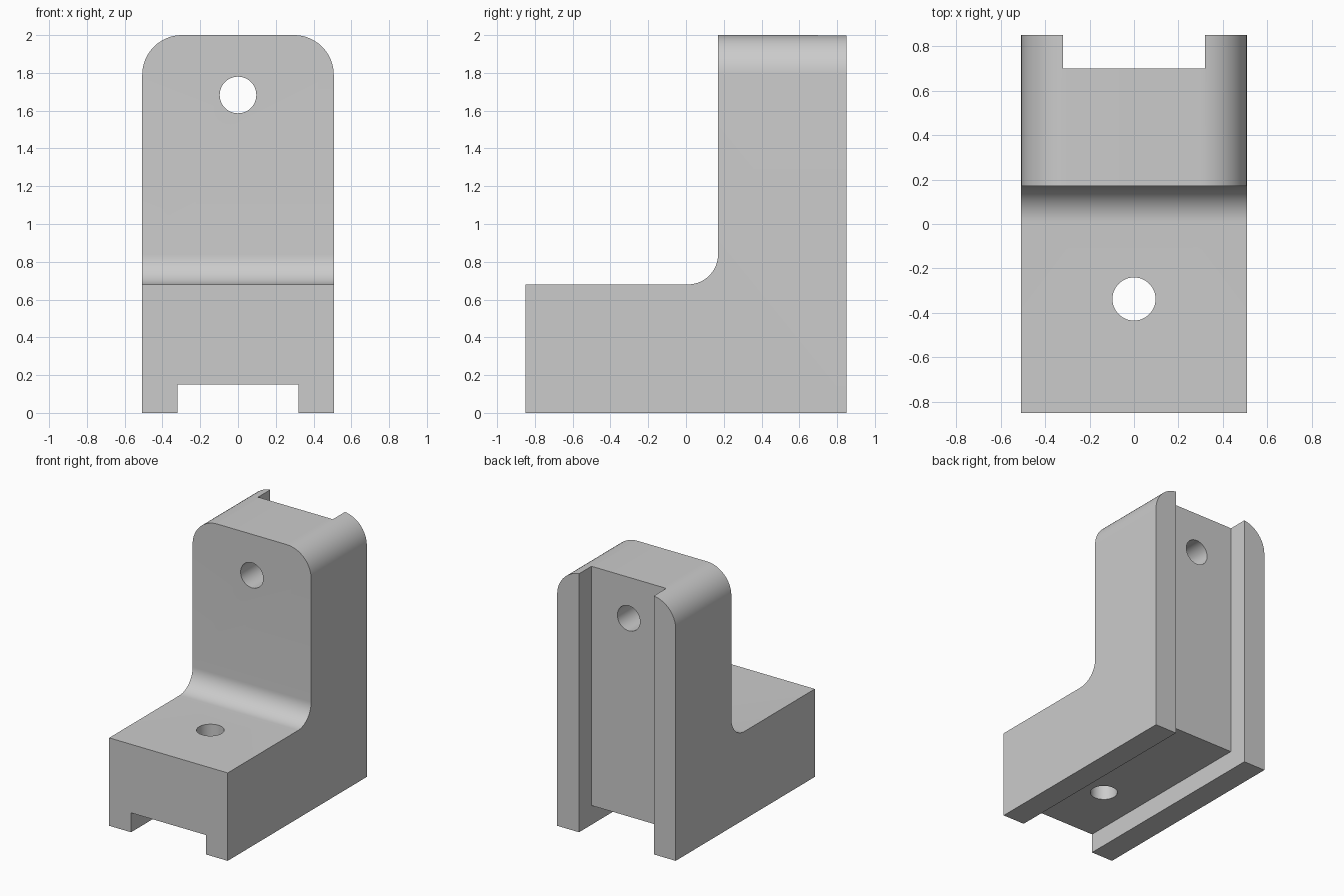
import bpy
import bmesh
import math
from mathutils import Matrix, Vector

cube = bpy.data.objects.get("Cube")
if cube:
    bpy.data.objects.remove(cube, do_unlink=True)

HALF_W, HALF_D, HEIGHT = 0.507, 0.85, 2.0
BASE_TOP, WALL_FRONT = 0.68, 0.17
FILLET, CORNER = 0.16, 0.21
SLOT_HALF, SLOT_DEPTH = 0.32, 0.15
HOLE_R = 0.097

grey = bpy.data.materials.new("plain grey")
grey.use_nodes = True
colour = (0.6, 0.6, 0.6, 1)
grey.diffuse_color = colour
grey.node_tree.nodes["Principled BSDF"].inputs["Base Color"].default_value = colour


def make_object(name, bm):
    bmesh.ops.recalc_face_normals(bm, faces=bm.faces)
    mesh = bpy.data.meshes.new(name)
    bm.to_mesh(mesh)
    bm.free()
    mesh.materials.append(grey)
    obj = bpy.data.objects.new(name, mesh)
    bpy.context.collection.objects.link(obj)
    return obj


def extruded_profile(points):
    """Extrude a (y, z) outline across the full width."""
    bm = bmesh.new()
    face = bm.faces.new([bm.verts.new((-HALF_W, y, z)) for y, z in points])
    grown = bmesh.ops.extrude_face_region(bm, geom=[face])["geom"]
    verts = [v for v in grown if isinstance(v, bmesh.types.BMVert)]
    bmesh.ops.translate(bm, verts=verts, vec=(2 * HALF_W, 0, 0))
    return bm


def round_edges(bm, test, radius):
    edges = [e for e in bm.edges if test((e.verts[0].co + e.verts[1].co) / 2,
                                         e.verts[1].co - e.verts[0].co)]
    bmesh.ops.bevel(bm, geom=edges, offset=radius, segments=16,
                    profile=0.5, affect="EDGES")


def box_cutter(name, low, high):
    low, high = Vector(low), Vector(high)
    bm = bmesh.new()
    bmesh.ops.create_cube(bm, size=1, matrix=Matrix.Translation((low + high) / 2)
                          @ Matrix.Diagonal((*(high - low), 1)))
    return make_object(name, bm)


def hole_cutter(name, centre, tilt):
    bm = bmesh.new()
    bmesh.ops.create_cone(bm, cap_ends=True, segments=48, radius1=HOLE_R,
                          radius2=HOLE_R, depth=1.6,
                          matrix=Matrix.Translation(centre) @ Matrix.Rotation(tilt, 4, "X"))
    return make_object(name, bm)


# L-shaped body with an inner fillet and rounded top corners
bm = extruded_profile([(-HALF_D, 0), (HALF_D, 0), (HALF_D, HEIGHT),
                       (WALL_FRONT, HEIGHT), (WALL_FRONT, BASE_TOP),
                       (-HALF_D, BASE_TOP)])
round_edges(bm, lambda mid, d: abs(d.x) > 0.1 and abs(mid.y - WALL_FRONT) < 0.01
            and abs(mid.z - BASE_TOP) < 0.01, FILLET)
round_edges(bm, lambda mid, d: abs(d.y) > 0.1 and mid.z > HEIGHT - 0.01, CORNER)
bracket = make_object("angle_bracket", bm)

# Channels along the underside and the back, and one hole through each arm
cutters = [
    box_cutter("underside_channel", (-SLOT_HALF, -1, -0.2), (SLOT_HALF, 1, SLOT_DEPTH)),
    box_cutter("back_channel", (-SLOT_HALF, HALF_D - SLOT_DEPTH, -0.3), (SLOT_HALF, 1.1, 2.2)),
    hole_cutter("wall_hole", (0, 0.5, 1.683), math.pi / 2),
    hole_cutter("base_hole", (0, -0.337, 0.4), 0),
]
bpy.ops.object.select_all(action="DESELECT")
bpy.context.view_layer.objects.active = bracket
bracket.select_set(True)
for cutter in cutters:
    cut = bracket.modifiers.new(cutter.name, "BOOLEAN")
    cut.operation = "DIFFERENCE"
    cut.solver = "EXACT"
    cut.object = cutter
    bpy.ops.object.modifier_apply(modifier=cut.name)
    bpy.data.objects.remove(cutter, do_unlink=True)

bpy.ops.object.shade_smooth_by_angle(angle=math.radians(30))
